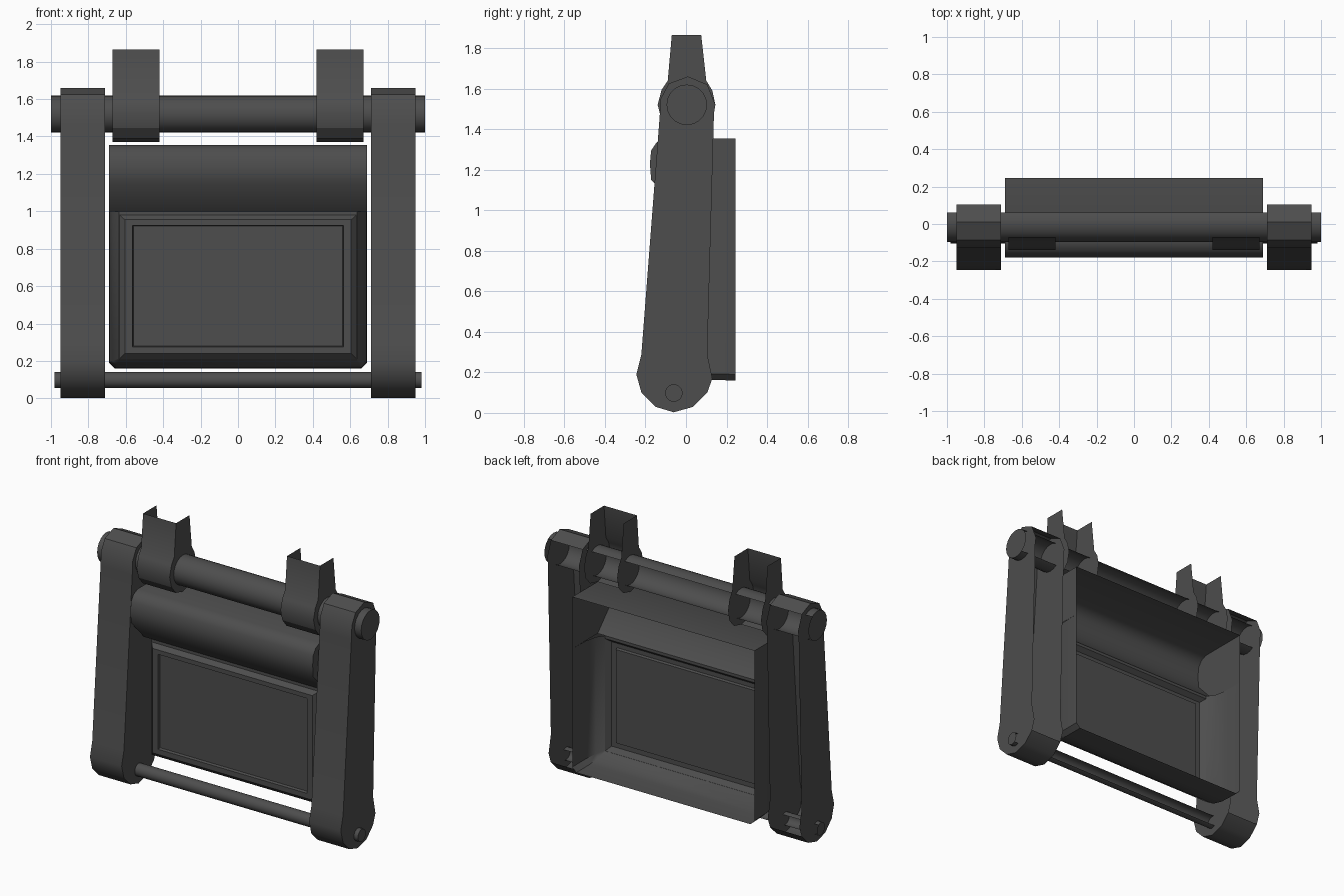
import bpy, bmesh, math

if "Cube" in bpy.data.objects:
    bpy.data.objects.remove(bpy.data.objects["Cube"])

mat = bpy.data.materials.new("dark grey metal")
mat.diffuse_color = (0.075, 0.075, 0.075, 1)
mat.use_nodes = True
mat.node_tree.nodes["Principled BSDF"].inputs["Base Color"].default_value = mat.diffuse_color


def finish(bm, name, angle=35):
    bmesh.ops.remove_doubles(bm, verts=bm.verts, dist=0.0005)
    me = bpy.data.meshes.new(name)
    bm.to_mesh(me)
    bm.free()
    ob = bpy.data.objects.new(name, me)
    bpy.context.collection.objects.link(ob)
    me.materials.append(mat)
    bpy.ops.object.select_all(action='DESELECT')
    ob.select_set(True)
    bpy.context.view_layer.objects.active = ob
    bpy.ops.object.shade_smooth_by_angle(angle=math.radians(angle))
    return ob


def extrude_x(bm, prof, x0, x1, strip):
    """Side plates of a (y, z) outline plus a wall along its first `strip` edges.
    Outlines run top -> front -> bottom -> back."""
    n = len(prof)
    a = [bm.verts.new((x0, y, z)) for y, z in prof]
    b = [bm.verts.new((x1, y, z)) for y, z in prof]
    bm.faces.new(a[::-1])
    bm.faces.new(b)
    for i in range(strip):
        j = (i + 1) % n
        bm.faces.new((a[i], a[j], b[j], b[i]))
    for f in bm.faces:
        f.normal_update()
        c = f.calc_center_median()
        # plates face outwards from the middle of the part
        if abs(f.normal.x) > 0.9 and f.normal.x * (c.x - (x0 + x1) / 2) < 0:
            f.normal_flip()
        elif abs(f.normal.x) < 0.1:
            my = sum(p[0] for p in prof) / n
            if f.normal.y * (c.y - my) + 0.3 * f.normal.z * (c.z - 1) < 0:
                f.normal_flip()


# Side arms: hollow, open at the back
arm = [(0.105, 1.62), (0.01, 1.66), (-0.085, 1.625), (-0.125, 1.55), (-0.13, 1.46),
       (-0.22, 0.29), (-0.245, 0.19), (-0.22, 0.1), (-0.15, 0.03), (-0.06, 0.003),
       (0.035, 0.03), (0.105, 0.1), (0.13, 0.17), (0.105, 0.29), (0.138, 1.48), (0.145, 1.52)]
# Hanger brackets: U-shaped, open at the top and back
bracket = [(-0.07, 1.865), (-0.09, 1.64), (-0.12, 1.595), (-0.14, 1.52), (-0.12, 1.445),
           (-0.075, 1.39), (0.0, 1.37), (0.08, 1.39), (0.13, 1.445), (0.145, 1.52),
           (0.13, 1.59), (0.1, 1.64), (0.075, 1.865)]
for s, side in ((-1, "left"), (1, "right")):
    bm = bmesh.new()
    extrude_x(bm, arm, *sorted((s * 0.71, s * 0.95)), 11)
    finish(bm, side + "_arm")
    bm = bmesh.new()
    extrude_x(bm, bracket, *sorted((s * 0.42, s * 0.67)), 6)
    finish(bm, side + "_hanger_bracket")


# Cross rods: capped, with the hidden rear strip left open
def rod(name, y, z, r, half, n):
    start = math.radians(54)
    pts = [(y + r * math.cos(start + 2 * math.pi * i / n),
            z + r * math.sin(start + 2 * math.pi * i / n)) for i in range(n)]
    bm = bmesh.new()
    a = [bm.verts.new((-half, *p)) for p in pts]
    b = [bm.verts.new((half, *p)) for p in pts]
    bm.faces.new(a[::-1])
    bm.faces.new(b)
    for i in range(round(n * 0.7)):
        bm.faces.new((a[i], b[i], b[i + 1], a[i + 1]))
    for f in bm.faces:
        f.normal_update()
        c = f.calc_center_median()
        out = f.normal.x * c.x * 2 + f.normal.y * (c.y - y) + f.normal.z * (c.z - z)
        if out < 0:
            f.normal_flip()
    finish(bm, name)


rod("upper_rod", 0.004, 1.52, 0.1, 1.0, 20)
rod("lower_rod", -0.06, 0.098, 0.043, 0.98, 20)

# Tray hood: rounded overhang with end plates, open at the back
hood = [(0.245, 1.355), (-0.1, 1.355), (-0.145, 1.335), (-0.172, 1.295), (-0.178, 1.23),
        (-0.172, 1.15), (-0.03, 1.0), (0.245, 1.0)]
bm = bmesh.new()
extrude_x(bm, hood, -0.69, 0.69, 5)
w = 0.69
bm.faces.new([bm.verts.new(p) for p in
              ((-w, -0.172, 1.15), (-w, -0.03, 1.0), (w, -0.03, 1.0), (w, -0.172, 1.15))])
finish(bm, "tray_hood", 50)

# Tray walls: sides and floor flare outwards to the open back
bm = bmesh.new()
rows = []
for y, hw, zb, c in ((0.245, 0.69, 0.16, 0.03), (0.1, 0.687, 0.163, 0.03),
                     (0.02, 0.67, 0.18, 0.02), (-0.03, 0.635, 0.21, 0.005)):
    path = [(-hw, 1.0), (-hw, zb + c), (-hw + c, zb), (hw - c, zb), (hw, zb + c), (hw, 1.0)]
    rows.append([bm.verts.new((x, y, z)) for x, z in path])
for p, q in zip(rows, rows[1:]):
    for i in range(5):
        bm.faces.new((p[i], q[i], q[i + 1], p[i + 1]))
finish(bm, "tray_walls", 40)

# Tray front: raised frame around a recessed plate
bm = bmesh.new()
rings = []
for y, hw, z0, z1 in ((-0.03, 0.635, 0.21, 1.0), (-0.03, 0.634, 0.211, 0.98),
                      (-0.06, 0.605, 0.24, 0.955), (-0.06, 0.565, 0.275, 0.925),
                      (-0.042, 0.56, 0.28, 0.92)):
    rings.append([bm.verts.new(p) for p in
                  ((-hw, y, z0), (hw, y, z0), (hw, y, z1), (-hw, y, z1))])
for p, q in zip(rings, rings[1:]):
    for i in range(4):
        j = (i + 1) % 4
        bm.faces.new((p[i], p[j], q[j], q[i]))
bm.faces.new(rings[-1])
finish(bm, "tray_front", 15)
